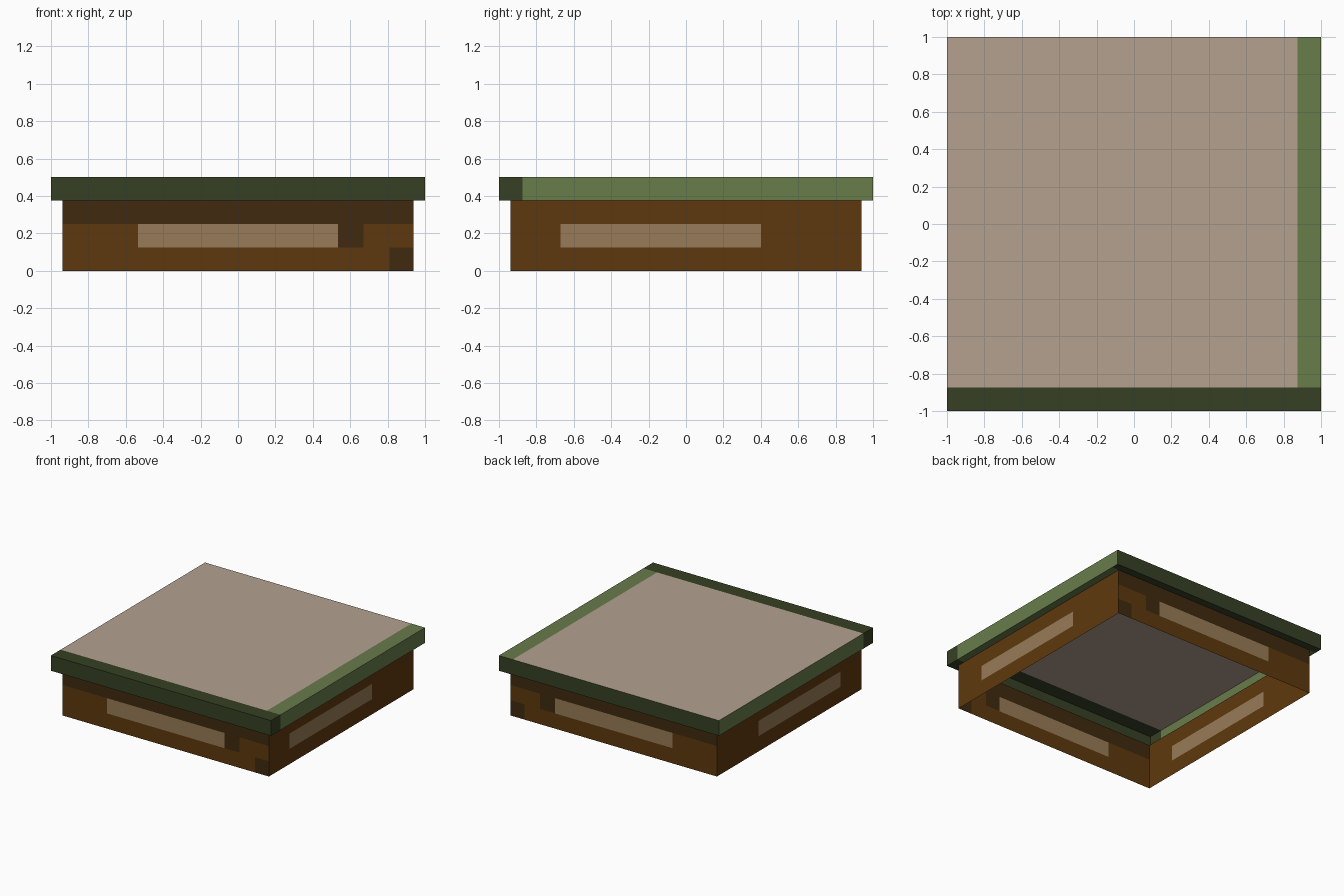
import bpy, bmesh

if "Cube" in bpy.data.objects:
    bpy.data.objects.remove(bpy.data.objects["Cube"])

# ---- colours ----
def linear(c):
    c /= 255
    return c / 12.92 if c <= 0.04045 else ((c + 0.055) / 1.055) ** 2.4

PALETTE = {
    "tan_top": (179, 161, 143),
    "light_green": (104, 124, 74),
    "dark_green": (54, 64, 36),
    "brown": (95, 57, 14),
    "dark_brown": (65, 42, 16),
    "pale_wood": (151, 123, 87),
}
MATS = []
for name, rgb in PALETTE.items():
    m = bpy.data.materials.new(name)
    m.diffuse_color = (*[linear(c) for c in rgb], 1)
    m.use_nodes = True
    m.node_tree.nodes["Principled BSDF"].inputs["Base Color"].default_value = m.diffuse_color
    MATS.append(m)
TAN, LIGHT, DARK, BROWN, DBROWN, PALE = range(6)


def panel(bm, us, vs, place, rule, outward):
    """Flat panel cut along us and vs; rule(u, v) picks each cell's colour (None = hole)."""
    for u0, u1 in zip(us, us[1:]):
        for v0, v1 in zip(vs, vs[1:]):
            col = rule((u0 + u1) / 2, (v0 + v1) / 2)
            if col is None:
                continue
            f = bm.faces.new([bm.verts.new(place(u, v)) for u, v in
                              ((u0, v0), (u1, v0), (u1, v1), (u0, v1))])
            f.material_index = col
            f.normal_update()
            if sum(a * b for a, b in zip(f.normal, outward)) < 0:
                f.normal_flip()


def finish(bm, name):
    bmesh.ops.remove_doubles(bm, verts=bm.verts, dist=1e-5)
    me = bpy.data.meshes.new(name)
    bm.to_mesh(me)
    bm.free()
    for m in MATS:
        me.materials.append(m)
    bpy.context.collection.objects.link(bpy.data.objects.new(name, me))


W, H, T, E = 0.9375, 0.375, 0.5, 0.875   # wall half width, wall top, lid top, stripe edge

# ---- lid: top sheet, four sides and the rim underneath (hollow inside) ----
def top_rule(x, y):
    return DARK if y < -E else LIGHT if x > E else TAN

def side_rule(y, z):
    return DARK if y < -E else LIGHT

def rim_rule(x, y):
    if abs(x) < W and abs(y) < W:
        return None
    return DARK if y < -E or y > W else LIGHT

bm = bmesh.new()
panel(bm, [-1, E, 1], [-1, -E, 1], lambda x, y: (x, y, T), top_rule, (0, 0, 1))
for s in (-1, 1):
    panel(bm, [-1, 1], [H, T], lambda x, z: (x, s, z), lambda x, z: DARK, (0, s, 0))
    panel(bm, [-1, -E, 1], [H, T], lambda y, z: (s, y, z), side_rule, (s, 0, 0))
panel(bm, [-1, -W, W, 1], [-1, -W, -E, W, 1], lambda x, y: (x, y, H), rim_rule, (0, 0, -1))
finish(bm, "lid")

# ---- base walls: open sheets with painted panels ----
def front_rule(x, z):
    if z > 0.25:
        return DBROWN
    if z > 0.125:
        return PALE if abs(x) < 0.535 else DBROWN if 0.535 < x < 0.67 else BROWN
    return DBROWN if x > 0.81 and z < 0.118 else BROWN

def flank_rule(y, z):
    return PALE if -0.67 < y < 0.4 and 0.125 < z < 0.25 else BROWN

bm = bmesh.new()
rows = [0, 0.125, 0.25, H]
for s in (-1, 1):
    panel(bm, [-W, -0.535, 0.535, 0.67, 0.81, W], rows,
          lambda x, z: (x, s * W, z), front_rule, (0, s, 0))
    panel(bm, [-W, -0.67, 0.4, W], rows,
          lambda y, z: (s * W, y, z), flank_rule, (s, 0, 0))
finish(bm, "base_walls")
